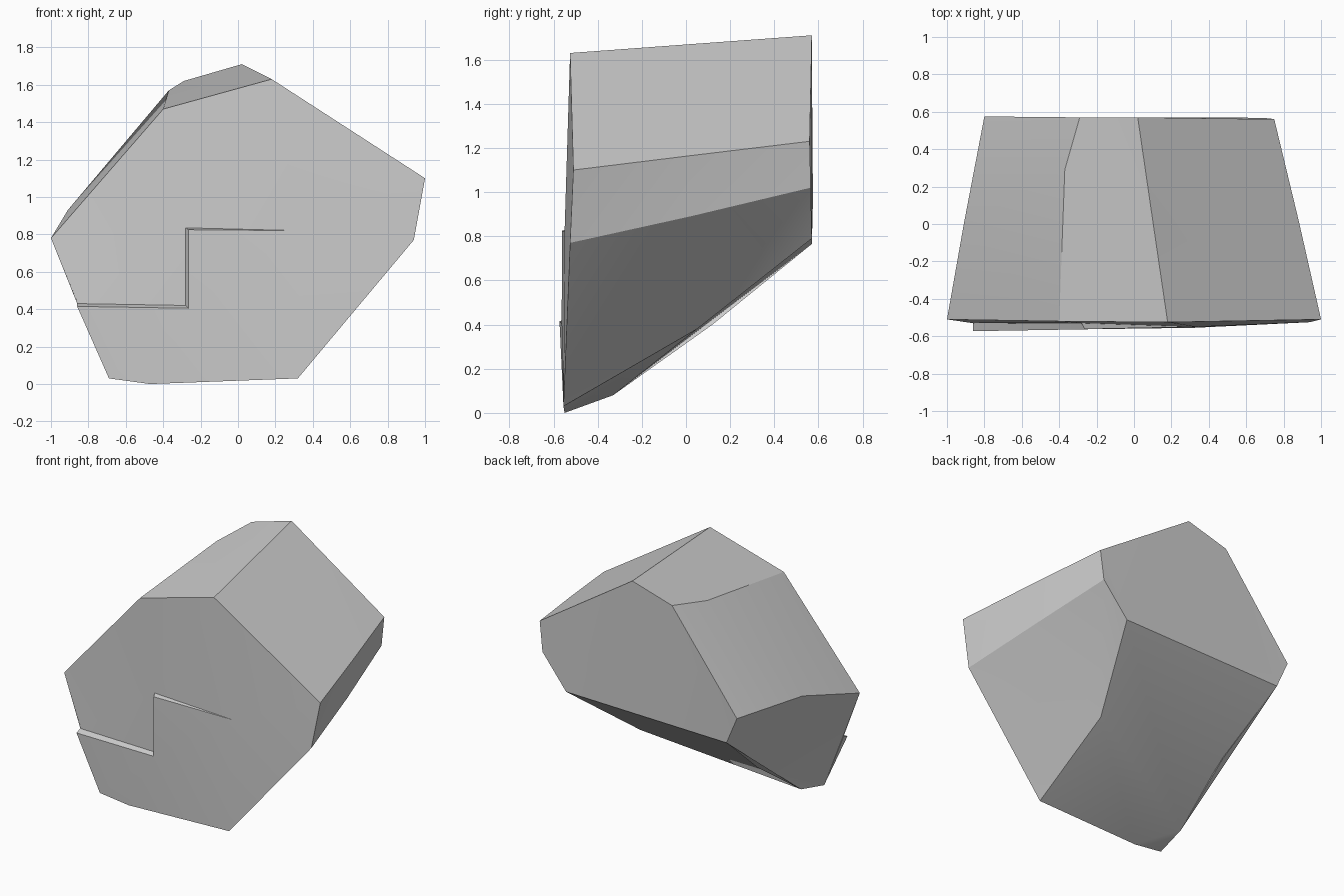
import bpy
import bmesh
import math

if "Cube" in bpy.data.objects:
    bpy.data.objects.remove(bpy.data.objects["Cube"])

# Cross-section rings: left, top left, top right, right, lower right, bottom right, bottom left, lower left
FRONT = [(-1, -.51, .78), (-.40, -.52, 1.47), (.18, -.525, 1.63), (1, -.51, 1.10),
         (.94, -.525, .77), (.32, -.555, .03), (-.47, -.55, 0), (-.69, -.555, .03)]
MIDDLE = [(-.91, 0, .93), (-.37, .29, 1.57), (.10, .02, 1.67), (.88, .02, 1.165),
          (.84, .02, .89), (.32, .05, .38), (-.667, -.33, .08), (-.64, .12, .40)]
BACK = [(-.80, .575, .96), (-.29, .57, 1.62), (.02, .57, 1.71), (.75, .56, 1.23),
        (.725, .565, 1.02), (.537, .57, .79), (-.715, .57, .765), (-.715, .57, .765)]

# Zigzag crack in the front: recessed line, raised line and the point where it closes
STEP_IN = [(-.86, -.53, .43), (-.28, -.532, .42), (-.28, -.53, .835)]
STEP_OUT = [(-.86, -.573, .415), (-.265, -.563, .405), (-.265, -.562, .825)]
STEP_END = (.33, -.55, .82)

bm = bmesh.new()


def add(points):
    return [bm.verts.new(p) for p in points]


def loft(a, b):
    for i in range(len(a)):
        j = (i + 1) % len(a)
        bm.faces.new((a[i], a[j], b[i]))
        bm.faces.new((a[j], b[j], b[i]))


# Rock sides and back
front, middle, back = add(FRONT), add(MIDDLE), add(BACK)
loft(front, middle)
loft(middle, back)
bm.faces.new(back)

# Front face split by the crack into an upper and a raised lower part
inner, outer = add(STEP_IN), add(STEP_OUT)
end = add([STEP_END])[0]
bm.faces.new(front[:4] + [end] + inner[::-1])
bm.faces.new([end] + front[3:] + outer)
for i in range(2):
    bm.faces.new((inner[i], inner[i + 1], outer[i + 1], outer[i]))
bm.faces.new((inner[2], end, outer[2]))
bm.faces.new((front[7], outer[0], inner[0], front[0]))

bmesh.ops.remove_doubles(bm, verts=bm.verts[:], dist=.001)
bmesh.ops.triangulate(bm, faces=[f for f in bm.faces if len(f.verts) > 3])
bmesh.ops.recalc_face_normals(bm, faces=bm.faces[:])

mesh = bpy.data.meshes.new("rock")
bm.to_mesh(mesh)
bm.free()
rock = bpy.data.objects.new("rock", mesh)
bpy.context.collection.objects.link(rock)

# Smooth shading with sharp main edges
bpy.context.view_layer.objects.active = rock
rock.select_set(True)
bpy.ops.object.shade_smooth_by_angle(angle=math.radians(30))
